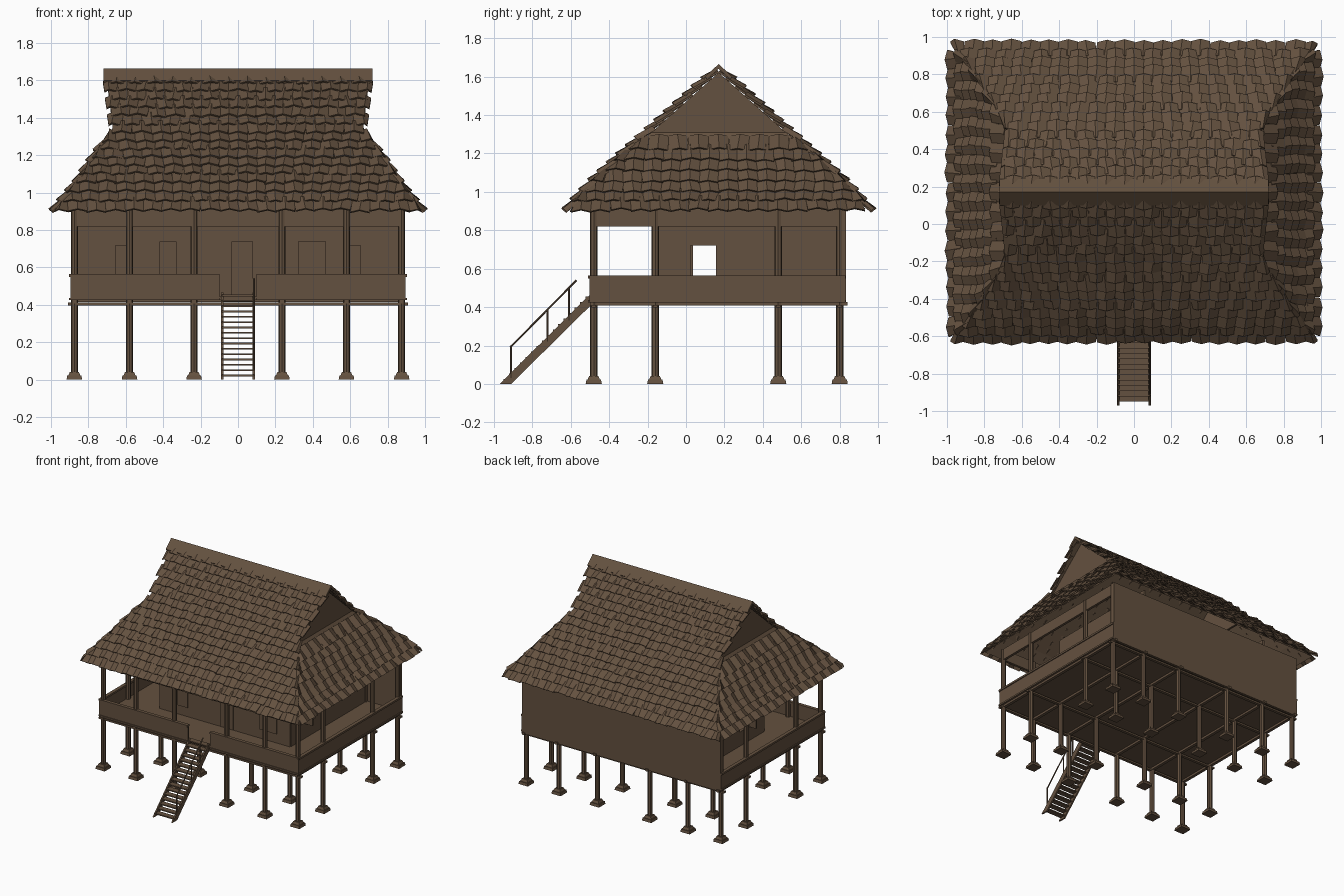
import bpy, bmesh, math, random
from mathutils import Vector

if "Cube" in bpy.data.objects:
    bpy.data.objects.remove(bpy.data.objects["Cube"])

random.seed(4)
wood = bpy.data.materials.new("brown_wood")
wood.diffuse_color = (0.127, 0.082, 0.050, 1)
wood.use_nodes = True
wood.node_tree.nodes["Principled BSDF"].inputs["Base Color"].default_value = wood.diffuse_color


def finish(name, bm):
    bmesh.ops.recalc_face_normals(bm, faces=bm.faces)
    me = bpy.data.meshes.new(name)
    bm.to_mesh(me)
    bm.free()
    me.materials.append(wood)
    ob = bpy.data.objects.new(name, me)
    bpy.context.collection.objects.link(ob)
    return ob


def add_box(bm, x0, x1, y0, y1, z0, z1, taper=1.0):
    cx, cy = (x0 + x1) / 2, (y0 + y1) / 2
    for v in bmesh.ops.create_cube(bm, size=1)["verts"]:
        k = taper if v.co.z > 0 else 1
        v.co = (cx + v.co.x * k * (x1 - x0), cy + v.co.y * k * (y1 - y0),
                z0 + (v.co.z + 0.5) * (z1 - z0))


def boxes(name, items):
    bm = bmesh.new()
    for it in items:
        add_box(bm, *it)
    return finish(name, bm)


def add_bar(bm, a, b, r, sides=8):
    a, b = Vector(a), Vector(b)
    d = b - a
    vs = bmesh.ops.create_cone(bm, cap_ends=True, segments=sides, radius1=r,
                               radius2=r, depth=d.length)["verts"]
    q = d.to_track_quat('Z', 'Y')
    for v in vs:
        v.co = q @ v.co + (a + b) / 2


def prism(bm, pts, offset):
    """Extrude a polygon along an offset vector."""
    a = [bm.verts.new(p) for p in pts]
    b = [bm.verts.new(Vector(p) + Vector(offset)) for p in pts]
    n = len(a)
    bm.faces.new(a)
    bm.faces.new(b[::-1])
    for i in range(n):
        bm.faces.new((a[i], b[i], b[(i + 1) % n], a[(i + 1) % n]))


# Posts on stepped footings
PX = [-0.875, -0.58, -0.235, 0.235, 0.58, 0.875]
PY = [-0.48, -0.16, 0.48, 0.80]
bm, feet = bmesh.new(), []
for x in PX:
    for y in PY:
        outer = y == PY[0] or abs(x) > 0.8 or y == PY[3]
        add_bar(bm, (x, y, 0.03), (x, y, 0.91 if outer else 0.42), 0.019)
        for r, z0, z1, t in ((0.042, 0, 0.022, 0.9), (0.032, 0.022, 0.042, 0.75)):
            feet.append((x - r, x + r, y - r, y + r, z0, z1, t))
finish("posts", bm)
boxes("post_footings", feet)

# Floor and the beam grid beneath it
boxes("floor", [(-0.89, 0.89, -0.495, 0.825, 0.425, 0.445)])
boxes("floor_beams",
      [(-0.91, 0.91, y - 0.012, y + 0.012, 0.398, 0.412) for y in PY] +
      [(x - 0.012, x + 0.012, -0.5, 0.84, 0.408, 0.427) for x in PX])

# Walls: back wall, recessed front wall and side walls with a window hole
boxes("back_wall", [(-0.893, 0.893, 0.812, 0.832, 0.415, 0.91)])
boxes("front_wall", [(-0.585, 0.585, -0.17, -0.15, 0.44, 0.96)])
side, shutters = [], []
for s in (-1, 1):
    x0, x1 = sorted((s * 0.57, s * 0.59))
    side += [(x0, x1, -0.16, 0.82, 0.44, 0.56), (x0, x1, -0.16, 0.82, 0.72, 0.96),
             (x0, x1, -0.16, 0.02, 0.56, 0.72), (x0, x1, 0.155, 0.82, 0.56, 0.72)]
    a, b = sorted((s * 0.59, s * 0.655))
    shutters.append((a, b, 0.022, 0.036, 0.56, 0.72))
boxes("side_walls", side)
boxes("side_shutters", shutters)
boxes("door_and_front_shutters", [(-0.035, 0.08, -0.179, -0.17, 0.45, 0.74),
                                  (-0.42, -0.33, -0.179, -0.17, 0.52, 0.74),
                                  (0.32, 0.47, -0.179, -0.17, 0.52, 0.74)])

# Veranda railings: panels with a top and a bottom trim
rail = []
for z0, z1, e in ((0.43, 0.56, 0), (0.55, 0.565, 0.007), (0.425, 0.438, 0.007)):
    for s in (-1, 1):
        x0, x1 = sorted((s * 0.10, s * 0.895))
        rail.append((x0, x1, -0.502 - e, -0.488 + e, z0, z1))
        x0, x1 = sorted((s * (0.882 - e), s * (0.896 + e)))
        rail.append((x0, x1, -0.502, 0.83, z0, z1))
boxes("veranda_railings", rail)

# Boards carrying the eaves
boxes("eave_boards", [(-0.89, 0.89, -0.49, -0.47, 0.82, 0.91)] +
      [(s * 0.875 - 0.01, s * 0.875 + 0.01, -0.49, 0.82, 0.82, 0.91) for s in (-1, 1)])

# Stairs: stringers, treads and one handrail
bm = bmesh.new()
for x in (-0.09, 0.078):
    prism(bm, [(x, -0.97, 0), (x, -0.91, 0), (x, -0.50, 0.405), (x, -0.50, 0.465)],
          (0.012, 0, 0))
finish("stair_stringers", bm)
boxes("stair_treads", [(-0.085, 0.085, -0.95 + 0.0285 * i, -0.905 + 0.0285 * i,
                        0.018 + 0.0285 * i, 0.027 + 0.0285 * i) for i in range(16)])
bm = bmesh.new()
add_bar(bm, (0.086, -0.915, 0.19), (0.086, -0.57, 0.54), 0.005)
for y in (-0.91, -0.72, -0.61):
    add_bar(bm, (0.086, y, y + 0.94), (0.086, y, y + 1.11), 0.005)
finish("stair_handrail", bm)

# Roof rows: height, half depth and half width, from ridge to eaves
CY = 0.17
ROWS = [(1.625, 0.0, 0.705), (1.31, 0.35, 0.665), (1.16, 0.52, 0.775),
        (1.03, 0.66, 0.86), (0.91, 0.765, 0.96)]


def roof_point(is_side, s, a, out, z):
    return Vector((s * out, CY + a, z)) if is_side else Vector((a, CY + s * out, z))


def face_rows(is_side):
    """Rows as (height, outward distance, half length) for one roof face."""
    return [(z, x, d) for z, d, x in ROWS[1:]] if is_side else ROWS


FACES = [(False, -1), (False, 1), (True, -1), (True, 1)]
bm = bmesh.new()
for is_side, s in FACES:
    rows = face_rows(is_side)
    for (z0, o0, w0), (z1, o1, w1) in zip(rows, rows[1:]):
        bm.faces.new([bm.verts.new(roof_point(is_side, s, *p)) for p in
                      ((-w0, o0, z0), (w0, o0, z0), (w1, o1, z1), (-w1, o1, z1))])
bmesh.ops.remove_doubles(bm, verts=bm.verts, dist=0.0005)
finish("roof_base", bm)

# Gable ends
bm = bmesh.new()
for s in (-1, 1):
    prism(bm, [(s * 0.66, CY - 0.36, 1.30), (s * 0.66, CY + 0.36, 1.30),
               (s * 0.66, CY, 1.62)], (-s * 0.015, 0, 0))
finish("gable_ends", bm)


def row_at(rows, dist):
    """Interpolated row and slope direction at a distance down the slope."""
    for i, (p, q) in enumerate(zip(rows, rows[1:])):
        length = math.hypot(q[0] - p[0], q[1] - p[1])
        if dist <= length or i == len(rows) - 2:
            t = dist / length
            return [a + (b - a) * t for a, b in zip(p, q)]
        dist -= length


# Folded shingles in staggered rows
STEP, LENGTH, WIDTH, THICK = 0.066, 0.105, 0.1, 0.010
for (is_side, s), label in zip(FACES, ("front", "back", "left", "right")):
    rows = face_rows(is_side)
    total = sum(math.hypot(q[0] - p[0], q[1] - p[1]) for p, q in zip(rows, rows[1:]))
    count = round((total + 0.03 - LENGTH) / STEP) + 1
    bm = bmesh.new()
    for r in range(count):
        end = total + 0.03 - (count - 1 - r) * STEP
        z0, o0, w0 = row_at(rows, max(0, end - LENGTH))
        z1, o1, w1 = row_at(rows, end)
        w1 = min(w1, rows[-1][2])
        normal = Vector((o1 - o0, z0 - z1)).normalized()   # along slope
        nout, nz = normal.y, normal.x
        n = round(2 * w1 / WIDTH)
        for i in range(n + r % 2):
            c = -w1 + (i + (0 if r % 2 else 0.5)) * 2 * w1 / n
            twist = random.uniform(-0.008, 0.008)
            lift = random.uniform(0.018, 0.028)
            drop = random.uniform(-0.006, 0.004)
            pts = []
            for h in (0, -THICK):
                for o, z, w, l, tw in ((o0, z0, w0, 0.004, -twist),
                                       (o1 + drop * nz, z1 - drop * nout, w1, lift, twist)):
                    for k in (-1, 0, 1):
                        a = c + k * WIDTH * 0.52 + tw
                        a = max(-w - 0.022, min(w + 0.022, a))
                        up = l + h + (0.018 if k == 0 else 0)
                        pts.append(bm.verts.new(
                            roof_point(is_side, s, a, o + nout * up, z + nz * up)))
            for f in ((0, 1, 4, 3), (1, 2, 5, 4), (6, 9, 10, 7), (7, 10, 11, 8),
                      (3, 4, 10, 9), (4, 5, 11, 10), (0, 3, 9, 6), (2, 8, 11, 5),
                      (0, 6, 7, 1), (1, 7, 8, 2)):
                bm.faces.new([pts[j] for j in f])
    finish(label + "_shingles", bm)

# Ridge cap
bm = bmesh.new()
prism(bm, [(-0.72, CY, 1.665), (-0.72, CY - 0.07, 1.60), (-0.72, CY - 0.06, 1.585),
           (-0.72, CY, 1.64), (-0.72, CY + 0.06, 1.585), (-0.72, CY + 0.07, 1.60)],
      (1.44, 0, 0))
finish("ridge_cap", bm)
